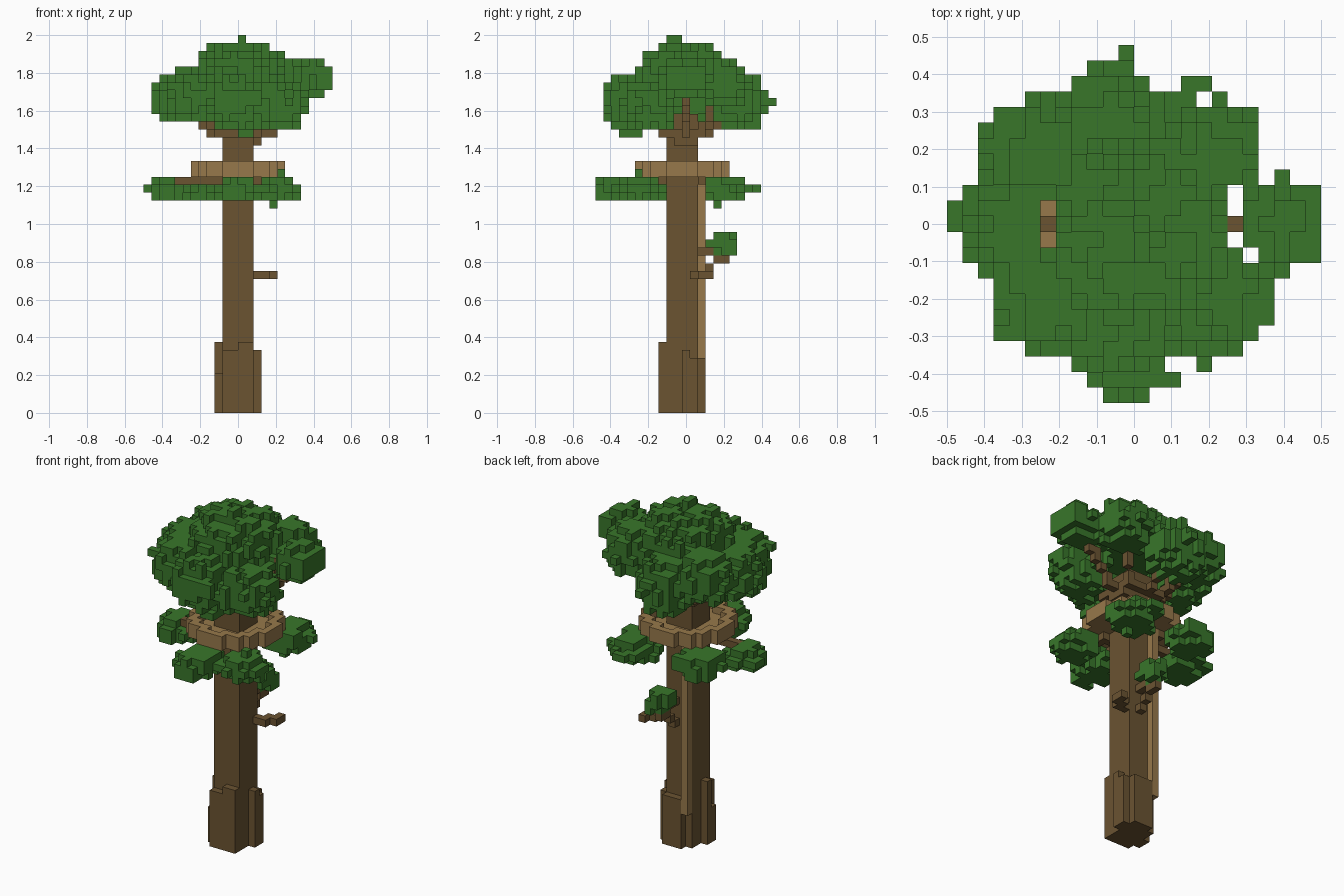
import bpy
import bmesh
import random
from mathutils import Vector

if "Cube" in bpy.data.objects:
    bpy.data.objects.remove(bpy.data.objects["Cube"], do_unlink=True)

random.seed(4)
UNIT = 1 / 24                        # size of one block
ORIGIN = Vector((-12, -11.5, 0))     # grid corner, in blocks


def material(name, colour):
    m = bpy.data.materials.new(name)
    m.use_nodes = True
    m.diffuse_color = (*colour, 1)
    m.node_tree.nodes["Principled BSDF"].inputs["Base Color"].default_value = (*colour, 1)
    return m


LEAF = material("leaf green", (0.04, 0.182, 0.023))
BARK = material("bark brown", (0.145, 0.087, 0.031))
WOOD = material("light wood", (0.31, 0.19, 0.07))

AXES = [Vector(a) for a in ((1, 0, 0), (0, 1, 0), (0, 0, 1))]
SIDES = [(axis, sign) for axis in range(3) for sign in (-1, 1)]
taken = set()


def neighbours(cell):
    for axis, sign in SIDES:
        n = list(cell)
        n[axis] += sign
        yield tuple(n)


def box(x, y, z):
    """Cells between inclusive block ranges."""
    return {(i, j, k) for i in range(x[0], x[1] + 1)
            for j in range(y[0], y[1] + 1) for k in range(z[0], z[1] + 1)}


def line(a, b):
    """Stepped branch of single blocks."""
    a, b = Vector(a), Vector(b)
    steps = int(max(abs(c) for c in b - a)) * 2 + 1
    return {tuple(int(c) for c in a.lerp(b, t / steps)) for t in range(steps + 1)}


def blob(centre, radii, rough, power=2.0):
    """Ragged rounded clump of blocks."""
    cells = set()
    spans = [(int(c - r - 1), int(c + r + 1)) for c, r in zip(centre, radii)]
    for cell in sorted(box(*spans)):
        q = sum((abs(v + 0.5 - c) / r) ** power for v, c, r in zip(cell, centre, radii))
        if q < 1 + random.uniform(-rough, rough * 0.5):
            cells.add(cell)
    return {c for c in cells if any(n in cells for n in neighbours(c))}


def build(name, cells, mat):
    """Mesh the outer skin of a set of blocks, skipping blocks already used."""
    cells = {c for c in cells if c not in taken
             and 0 <= c[0] < 24 and 0 <= c[1] < 23 and 0 <= c[2] < 48}
    taken.update(cells)
    bm = bmesh.new()
    cache = {}

    def vert(p):
        key = tuple(round(c) for c in p)
        if key not in cache:
            cache[key] = bm.verts.new((Vector(key) + ORIGIN) * UNIT)
        return cache[key]

    for cell in sorted(cells):
        for (axis, sign), other in zip(SIDES, neighbours(cell)):
            if other in cells:
                continue
            u, v = AXES[(axis + 1) % 3], AXES[(axis + 2) % 3]
            base = Vector(cell) + (AXES[axis] if sign > 0 else Vector())
            ring = [base, base + u, base + u + v, base + v]
            if sign < 0:
                ring.reverse()
            bm.faces.new([vert(p) for p in ring])
    mesh = bpy.data.meshes.new(name)
    bm.to_mesh(mesh)
    bm.free()
    mesh.materials.append(mat)
    obj = bpy.data.objects.new(name, mesh)
    bpy.context.collection.objects.link(obj)


# Trunk and root flares (column, row, height)
build("trunk", box((10, 13), (9, 12), (0, 37)), BARK)
flares = [(10, 8, 8), (11, 8, 8), (12, 8, 9), (13, 8, 9), (14, 11, 8), (14, 12, 7),
          (11, 13, 7), (12, 13, 7), (13, 13, 7), (9, 9, 5), (9, 10, 9)]
roots = set()
for i, j, h in flares:
    roots |= box((i, i), (j, j), (0, h - 1))
build("root_flares", roots, BARK)

# Climbing pole on the back
build("climbing_pole", box((10, 10), (13, 13), (5, 29)), WOOD)

# Low twigs and the small rear leaf clump
build("side_twig", {(14, 12, 17), (15, 12, 17), (15, 13, 17), (16, 13, 17),
                    (16, 14, 17)}, BARK)
build("rear_twig", box((12, 12), (13, 14), (20, 20)) | box((12, 12), (15, 16), (19, 19))
      | {(12, 13, 17), (12, 14, 18)}, BARK)
rear = box((12, 13), (15, 17), (20, 22)) | box((11, 11), (15, 16), (21, 22))
rear -= {(13, 17, 22), (12, 17, 20), (13, 15, 20)}
build("rear_leaves", rear | {(12, 14, 21), (13, 14, 21)}, LEAF)

# Lookout platform: floor disc with a raised rim
floor, rim = set(), set()
for i, j, k in box((6, 17), (5, 16), (30, 30)):
    d = ((i - 11.5) ** 2 + (j - 10.5) ** 2) ** 0.5
    if d < 6:
        floor.add((i, j, k))
        if d > 4.7:
            rim.add((i, j, k + 1))
build("platform_floor", floor, WOOD)
build("platform_rim", rim, WOOD)

# Lower ring of leaf clumps on short branches: centre and radius
clumps = {"right": (3.4, 10.9, 3.0), "front": (11.4, 3.5, 3.2), "front_left": (17, 5.4, 2.9),
          "back_left": (16.4, 16.6, 3.2), "back_right": (6.4, 16.2, 3.3)}
extras = {"right": {(0, 11, 28), (0, 12, 28)}, "front": box((10, 12), (0, 0), (27, 28)),
          "front_left": {(17, 5, 30), (19, 5, 28)},
          "back_left": {(16, 15, 26), (15, 20, 28), (16, 20, 28)}}
# upper-layer gaps that leave the short branches in sight
bare = box((4, 9), (0, 12), (29, 29)) | box((14, 14), (0, 8), (29, 29))
bare |= box((8, 20), (8, 12), (27, 29))
for name, (cx, cy, r) in clumps.items():
    leaves = blob((cx, cy, 28.5), (r, r, 1.9), 0.4)
    leaves = {c for c in leaves if 27 <= c[2] <= 29 and c[0] < 20 and c[1] < 21}
    build(name + "_lower_leaves", leaves - bare | extras.get(name, set()), LEAF)
    tip = Vector((12, 11, 29)).lerp(Vector((cx, cy, 29)), 0.88)
    build(name + "_lower_branch", line((12, 11, 29), tip), BARK)

# Crown: overlapping lobes, each held by a branch
lobes = [((12.2, 11.3, 43.2), (6.0, 5.9, 3.8)),
         ((4.9, 11, 40), (3.9, 4.2, 3.1)),
         ((6, 16.2, 41), (4.0, 3.5, 3.2)),
         ((6.8, 6.6, 40.2), (4.0, 3.6, 3.1)),
         ((11.4, 4.4, 39.4), (3.4, 3.5, 3.7)),
         ((17, 6.9, 39), (3.9, 3.6, 3.2)),
         ((21.3, 11.2, 42.4), (2.8, 2.8, 2.6)),
         ((17, 16, 41.8), (3.4, 3.3, 3.4)),
         ((10.6, 18.2, 39.6), (3.4, 3.7, 3.7))]
branches, crown = set(), set()
for n, (centre, radii) in enumerate(lobes):
    crown |= blob(centre, radii, 0.42, 2.3)
    if n:
        knee = Vector((12, 11, 35.2)).lerp(Vector((centre[0], centre[1], 35.8)), 0.45)
        branches |= line((12, 11, 35.2), knee) | line(knee, centre)
branches |= box((9, 14), (8, 13), (35, 35)) | box((14, 14), (10, 12), (34, 34))
branches |= box((17, 18), (11, 11), (41, 41)) | {(6, 11, 39)}
# gaps around the outlying lobe, hollow middle, and the topmost tuft
crown -= box((18, 18), (11, 13), (34, 47)) | box((19, 19), (9, 9), (34, 47))
crown -= box((17, 17), (11, 11), (42, 47)) | box((6, 6), (10, 12), (34, 47))
crown -= box((9, 14), (8, 14), (35, 39))
crown = {c for c in crown if 35 <= c[2] < 47 and c[0] > 0 and c[1] > 0}
crown |= box((12, 12), (9, 10), (46, 47)) | box((11, 11), (21, 22), (39, 39))
crown |= box((22, 23), (9, 13), (41, 43)) | box((12, 13), (3, 5), (35, 35))
crown |= box((9, 14), (1, 1), (39, 40)) | {(21, 14, 42), (17, 19, 41)}
build("crown_leaves", crown, LEAF)
build("crown_branches", branches, BARK)
